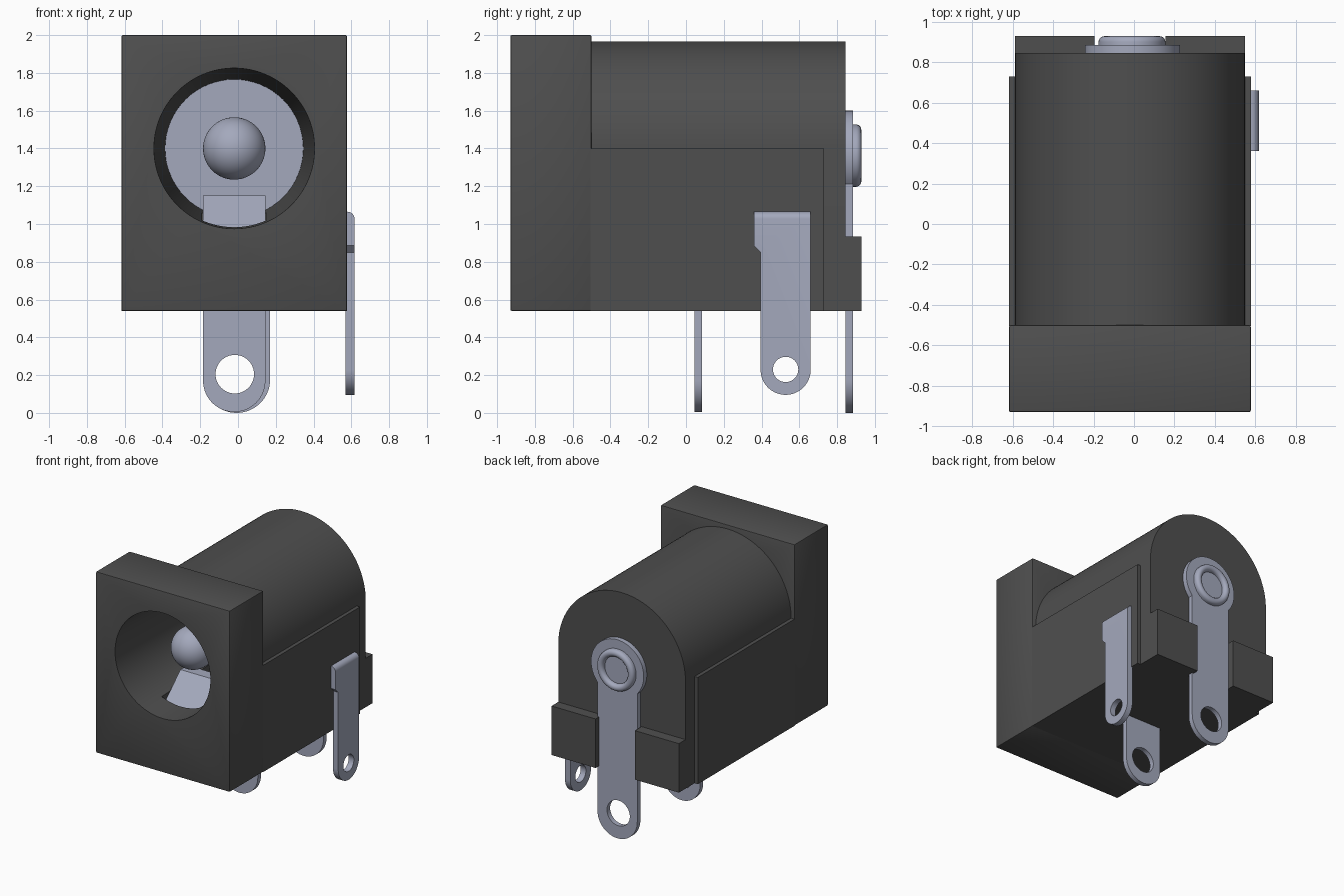
import bpy, bmesh
from math import sin, cos, acos, pi, radians, degrees

cube = bpy.data.objects.get("Cube")
if cube:
    bpy.data.objects.remove(cube, do_unlink=True)


def material(name, rgb):
    m = bpy.data.materials.new(name)
    m.use_nodes = True
    m.diffuse_color = (*rgb, 1)
    m.node_tree.nodes["Principled BSDF"].inputs["Base Color"].default_value = (*rgb, 1)
    return m


PLASTIC = material("dark grey plastic", (0.078, 0.078, 0.078))
METAL = material("blue grey metal", (0.37, 0.395, 0.505))

CX, CZ = -0.02, 1.4        # barrel axis
BASE = 0.54                # underside of housing
HALF = 0.597               # half width of front block
BARREL = 0.5675            # barrel radius


def finish(name, bm, mat):
    bmesh.ops.remove_doubles(bm, verts=bm.verts, dist=1e-5)
    bmesh.ops.recalc_face_normals(bm, faces=bm.faces)
    mesh = bpy.data.meshes.new(name)
    bm.to_mesh(mesh)
    bm.free()
    mesh.materials.append(mat)
    ob = bpy.data.objects.new(name, mesh)
    bpy.context.scene.collection.objects.link(ob)
    smooth(mesh)
    return ob


def smooth(mesh):
    mesh.shade_smooth()
    mesh.set_sharp_from_angle(angle=radians(30))


def prism(name, pts, axis, a, b, mat):
    """Extrude an outline: (x, z) along y, or (y, z) along x."""
    bm = bmesh.new()
    put = (lambda p, d: (p[0], d, p[1])) if axis == "y" else (lambda p, d: (d, p[0], p[1]))
    lo = [bm.verts.new(put(p, a)) for p in pts]
    hi = [bm.verts.new(put(p, b)) for p in pts]
    bm.faces.new(lo)
    bm.faces.new(hi)
    n = len(pts)
    for i in range(n):
        j = (i + 1) % n
        bm.faces.new((lo[i], lo[j], hi[j], hi[i]))
    return finish(name, bm, mat)


def box(name, x0, x1, y0, y1, z0, z1, mat):
    return prism(name, [(x0, z0), (x1, z0), (x1, z1), (x0, z1)], "y", y0, y1, mat)


def arc(cx, cz, r, start, end, n=32):
    angles = [radians(start + (end - start) * i / n) for i in range(n + 1)]
    return [(cx + r * cos(t), cz + r * sin(t)) for t in angles]


def lathe(name, profile, x, z, mat, n=64):
    """Spin (radius, y) points around an axis along y."""
    bm = bmesh.new()
    rings = [[bm.verts.new((x + r * cos(2 * pi * i / n), y, z + r * sin(2 * pi * i / n)))
              for i in range(n)] for r, y in profile]
    for p, q in zip(rings, rings[1:]):
        for i in range(n):
            j = (i + 1) % n
            bm.faces.new((p[i], p[j], q[j], q[i]))
    return finish(name, bm, mat)


def apply_modifiers(ob):
    dg = bpy.context.evaluated_depsgraph_get()
    mesh = bpy.data.meshes.new_from_object(ob.evaluated_get(dg))
    ob.modifiers.clear()
    ob.data = mesh
    smooth(mesh)


def cut(ob, *cutters):
    for c in cutters:
        mod = ob.modifiers.new("cut", "BOOLEAN")
        mod.operation = "DIFFERENCE"
        mod.solver = "EXACT"
        mod.object = c
    apply_modifiers(ob)


def discard(*obs):
    for ob in obs:
        bpy.data.objects.remove(ob, do_unlink=True)


# Housing: front block and arched barrel
front_block = box("front_block", CX - HALF, CX + HALF, -0.93, -0.5, BASE, 2.0, PLASTIC)
bevel = front_block.modifiers.new("bevel", "BEVEL")
bevel.width = 0.008
bevel.segments = 2
apply_modifiers(front_block)
arch = [(CX - BARREL, BASE), (CX + BARREL, BASE)] + arc(CX, CZ, BARREL, 0, 180, 64)
barrel = prism("barrel", arch, "y", -0.505, 0.845, PLASTIC)

# Tapered bore and the slot for the contact spring
bore = lathe("bore_cutter", [(0, -0.95), (0.426, -0.95), (0.365, 0.72), (0, 0.72)], CX, CZ, PLASTIC, 96)
slot = box("slot_cutter", CX - 0.17, CX + 0.17, -0.7, 0.3, 0.82, 1.2, PLASTIC)
for part in (front_block, barrel):
    cut(part, bore, slot)
discard(bore, slot)

# Side panels and rear feet, mirrored about the barrel axis
for side, label in ((-1, "right"), (1, "left")):
    x = sorted((CX + side * HALF, CX + side * 0.56))
    box(label + "_side_panel", *x, -0.505, 0.73, BASE, CZ, PLASTIC)
    x = sorted((CX + side * BARREL, CX + side * 0.175))
    box(label + "_rear_foot", *x, 0.84, 0.93, BASE, 0.935, PLASTIC)

# Centre pin with round tip, and metal disc closing the bore
tip = [(0.165 * sin(t), -0.54 - 0.165 * cos(t)) for t in [pi / 2 * i / 16 for i in range(17)]]
lathe("centre_pin", tip + [(0.165, 0.7), (0, 0.7)], CX, CZ, METAL)
lathe("bore_back_disc", [(0, 0.68), (0.366, 0.68), (0.366, 0.72), (0, 0.72)], CX, CZ, METAL)

# Contact spring bent up into the bore
top = [(-0.69, 0.94), (-0.47, 1.15), (-0.38, 1.15), (-0.14, 0.9), (0.085, 0.9)]
spring = top + [(0.085, BASE), (0.045, BASE), (0.045, 0.86)]
spring += [(-0.16, 0.86), (-0.4, 1.11), (-0.46, 1.11), (-0.67, 0.91)]
prism("contact_spring", spring, "x", CX - 0.165, CX + 0.165, METAL)

# Front terminal
outline = arc(CX, 0.17, 0.165, 180, 360) + [(CX + 0.165, 0.6), (CX - 0.165, 0.6)]
front_terminal = prism("front_terminal", outline, "y", 0.045, 0.085, METAL)

# Rear terminal with round head
RX, W, HEAD = -0.0075, 0.1775, 0.235
neck = degrees(acos(W / HEAD))
outline = arc(RX, W, W, 180, 360) + arc(RX, 1.365, HEAD, -neck, 180 + neck, 48)
rear_terminal = prism("rear_terminal", outline, "y", 0.845, 0.885, METAL)

hole = lathe("hole_cutter", [(0, -0.5), (0.102, -0.5), (0.102, 1.2), (0, 1.2)], -0.017, 0.205, METAL, 48)
for part in (front_terminal, rear_terminal):
    cut(part, hole)
discard(hole)

# Rivet with a rounded rim and a shallow recess
rim = arc(0.137, 0.9, 0.028, 0, 180, 12)
lathe("rear_rivet", [(0, 0.87), (0.165, 0.87)] + rim + [(0.109, 0.892), (0, 0.892)],
      -0.01, 1.362, METAL)

# Side terminal with a shoulder and a rounded top bend
outline = arc(0.5275, 0.228, 0.1325, 180, 360)
outline += [(0.66, 1.065), (0.36, 1.065), (0.36, 0.885), (0.395, 0.85)]
side_terminal = prism("side_terminal", outline, "x", 0.57, 0.617, METAL)
bm = bmesh.new()
bm.from_mesh(side_terminal.data)
edges = [e for e in bm.edges if all(v.co.z > 1.06 and v.co.x > 0.6 for v in e.verts)]
bmesh.ops.bevel(bm, geom=edges, offset=0.038, segments=6, profile=0.5, affect="EDGES")
bm.to_mesh(side_terminal.data)
bm.free()
hole = prism("side_hole_cutter", arc(0.5275, 0.23, 0.067, 0, 360 - 7.5, 47), "x", 0.5, 0.7, METAL)
cut(side_terminal, hole)
discard(hole)
